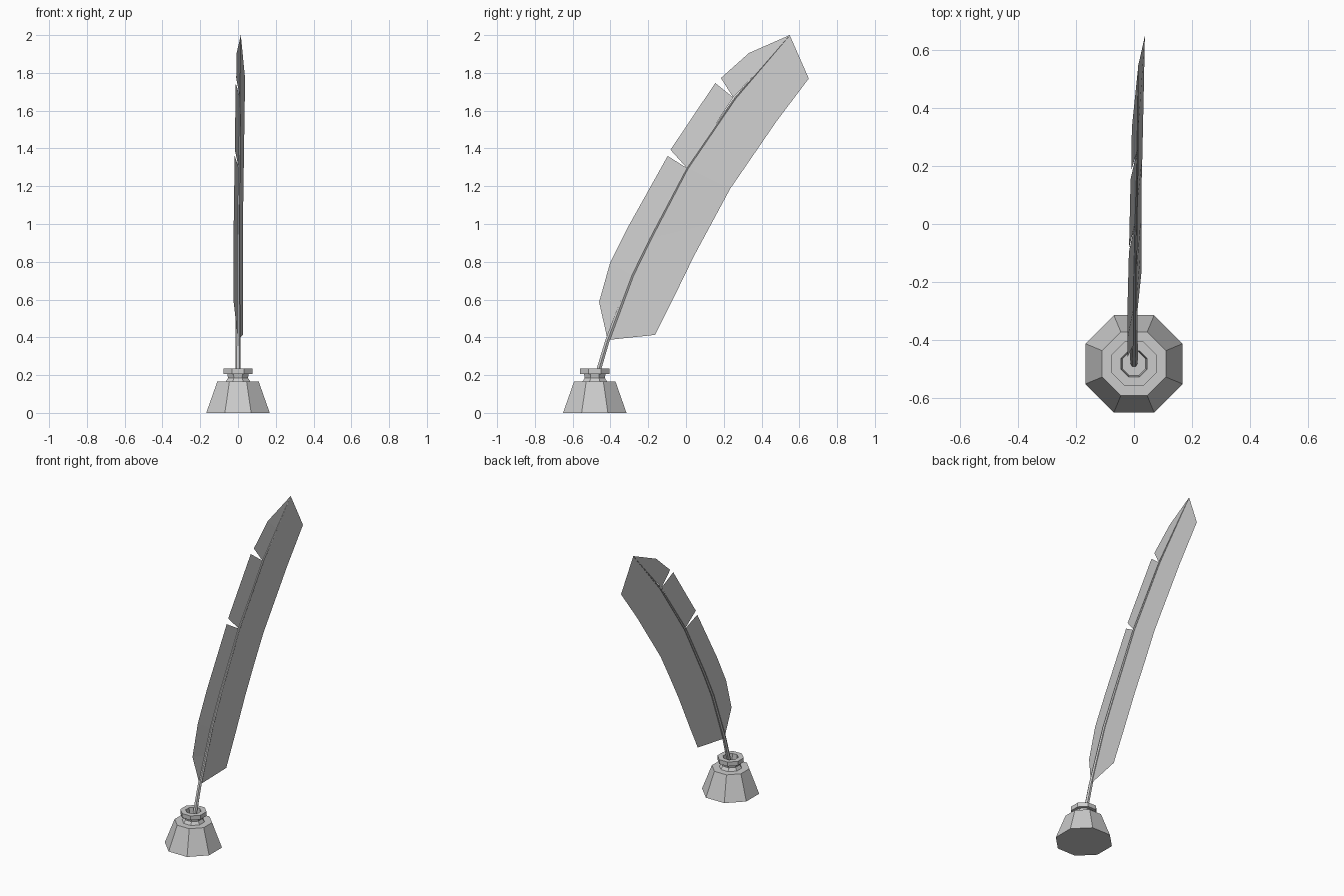
import bpy, bmesh, math
from mathutils import Vector

if "Cube" in bpy.data.objects:
    bpy.data.objects.remove(bpy.data.objects["Cube"])

def make_object(name, bm):
    bmesh.ops.remove_doubles(bm, verts=bm.verts, dist=1e-5)
    me = bpy.data.meshes.new(name)
    bm.to_mesh(me)
    bm.free()
    ob = bpy.data.objects.new(name, me)
    bpy.context.collection.objects.link(ob)
    return ob

def sweep_x(z):
    # gentle sideways drift of the feather toward its tip
    return 0.015 * max(0.0, z - 1.0)

# Inkwell: eight-sided turned body with neck, rim and hollow (radii are to the flats)
CENTRE_Y, SIDES = -0.483, 8
profile = [(0.168, 0), (0.110, 0.165), (0.066, 0.165), (0.053, 0.185), (0.057, 0.207),
           (0.077, 0.207), (0.077, 0.236), (0.045, 0.236), (0.040, 0.16)]
bm = bmesh.new()
rings = []
for r, z in profile:
    r /= math.cos(math.pi / SIDES)
    angles = [(k + 0.5) * math.tau / SIDES for k in range(SIDES)]
    rings.append([bm.verts.new((r * math.cos(a), CENTRE_Y + r * math.sin(a), z)) for a in angles])
for a, b in zip(rings, rings[1:]):
    for k in range(SIDES):
        n = (k + 1) % SIDES
        bm.faces.new((a[k], a[n], b[n], b[k]))
bm.faces.new(rings[0][::-1])
bm.faces.new(rings[-1])
make_object("inkwell", bm)

# Quill shaft: tapered six-sided tube along a curved path (y, z, radius)
path = [(-0.483, 0.165, 0.012), (-0.46, 0.235, 0.014), (-0.415, 0.386, 0.013),
        (-0.286, 0.73, 0.011), (-0.19, 0.926, 0.010), (0.005, 1.296, 0.008),
        (0.26, 1.667, 0.006), (0.549, 1.999, 0.001)]
pts = [Vector((sweep_x(z), y, z)) for y, z, r in path]
bm = bmesh.new()
rings = []
for i, p in enumerate(pts):
    t = (pts[min(i + 1, len(pts) - 1)] - pts[max(i - 1, 0)]).normalized()
    u = Vector((1, 0, 0))
    v = t.cross(u).normalized()
    r = path[i][2]
    rings.append([bm.verts.new(p + r * (math.cos(k * math.tau / 6) * u + math.sin(k * math.tau / 6) * v))
                  for k in range(6)])
for a, b in zip(rings, rings[1:]):
    for k in range(6):
        n = (k + 1) % 6
        bm.faces.new((a[k], a[n], b[n], b[k]))
bm.faces.new(rings[0][::-1])
bm.faces.new(rings[-1])
bmesh.ops.recalc_face_normals(bm, faces=bm.faces)
make_object("quill_shaft", bm)

# Vanes: thin sheets between shaft points and outer edge points, both (y, z)
def vane(name, shaft, edge, lean):
    bm = bmesh.new()
    inner = [bm.verts.new((sweep_x(z), y, z)) for y, z in shaft]
    outer = []
    for v, s, (y, z) in zip(inner, shaft, edge):
        same = (y, z) == s
        outer.append(v if same else bm.verts.new((sweep_x(z) + lean, y, z)))
    for i in range(len(inner) - 1):
        quad = [inner[i], outer[i], outer[i + 1], inner[i + 1]]
        face = list(dict.fromkeys(quad))
        bm.faces.new(face if lean > 0 else face[::-1])
    make_object(name, bm)

root, tip = (-0.415, 0.386), (0.549, 2.0)
low = [root, (-0.35, 0.56), (-0.286, 0.73), (-0.19, 0.926), (0.005, 1.296)]
vane("wide_vane", low + [(0.26, 1.667), tip],
     [(-0.164, 0.413), (-0.07, 0.6), (0.042, 0.83), (0.135, 1.003),
      (0.233, 1.185), (0.48, 1.545), (0.65, 1.77)], 0.026)
vane("narrow_vane_lower", low,
     [root, (-0.46, 0.587), (-0.402, 0.794), (-0.307, 0.984), (-0.097, 1.36)], -0.023)
vane("narrow_vane_middle", [low[-1], (0.25, 1.67)],
     [(-0.082, 1.393), (0.155, 1.746)], -0.023)
vane("narrow_vane_upper", [(0.25, 1.67), (0.4, 1.83), tip],
     [(0.185, 1.773), (0.333, 1.905), tip], -0.021)
